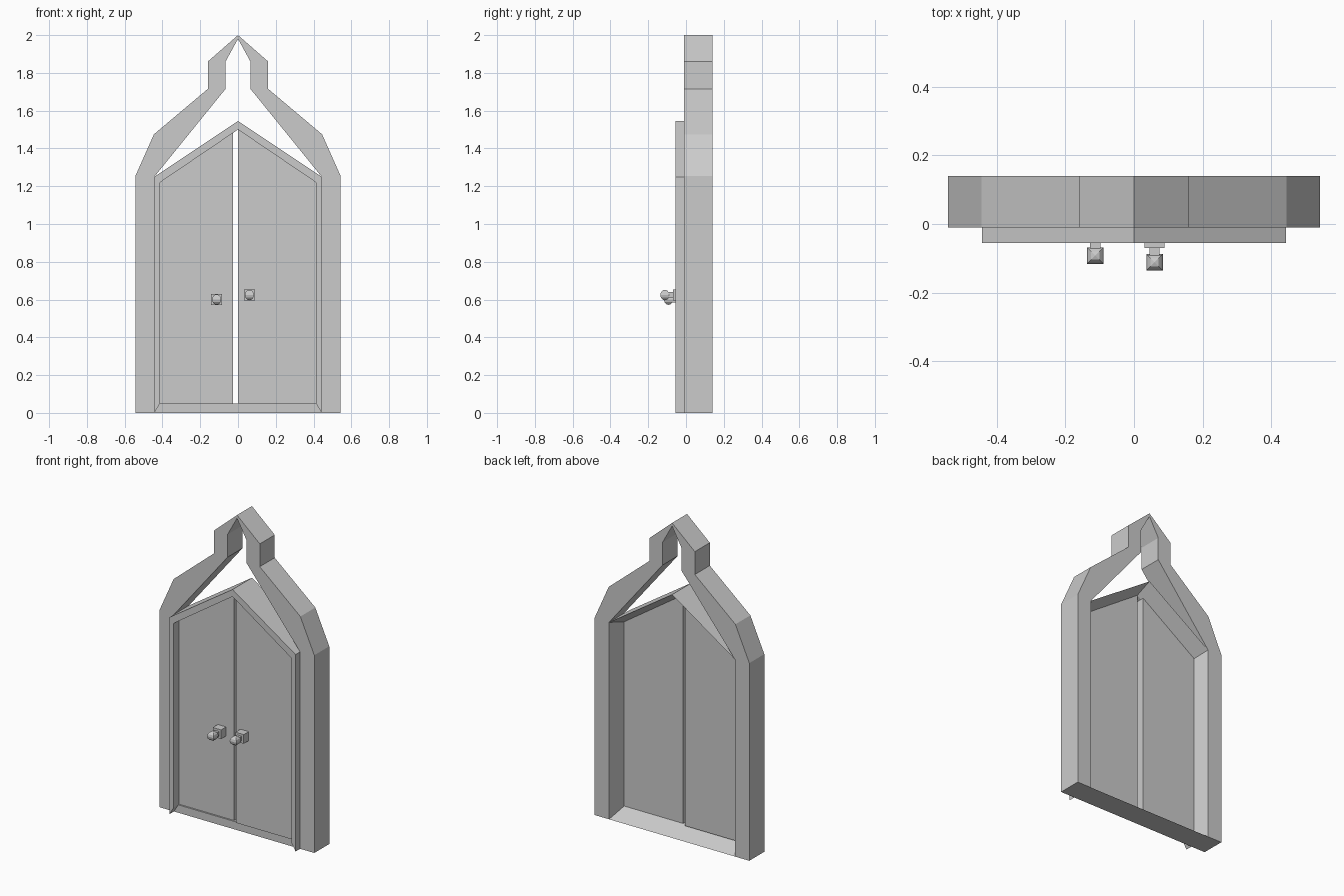
import bpy, bmesh, math
from mathutils import Matrix

if "Cube" in bpy.data.objects:
    bpy.data.objects.remove(bpy.data.objects["Cube"])


def finish(name, bm):
    bmesh.ops.recalc_face_normals(bm, faces=bm.faces)
    mesh = bpy.data.meshes.new(name)
    bm.to_mesh(mesh)
    bm.free()
    ob = bpy.data.objects.new(name, mesh)
    bpy.context.collection.objects.link(ob)
    return ob


def loft(name, sections):
    """Skin a list of equal-length closed sections and cap both ends."""
    bm = bmesh.new()
    rings = [[bm.verts.new(p) for p in s] for s in sections]
    n = len(rings[0])
    for a, b in zip(rings, rings[1:]):
        for i in range(n):
            j = (i + 1) % n
            bm.faces.new((a[i], a[j], b[j], b[i]))
    bm.faces.new(rings[0])
    bm.faces.new(rings[-1])
    return finish(name, bm)


def prism(name, outline, y0, y1):
    """Extrude an x-z outline along y."""
    return loft(name, [[(x, y, z) for x, z in outline] for y in (y0, y1)])


def mirrored(right):
    """Complete a path from right foot to apex with its left half."""
    return right + [(-x, z) for x, z in reversed(right[:-1])]


# Outer arch with stepped, pointed top
outer = mirrored([(.543, 0), (.543, 1.255), (.445, 1.475), (.16, 1.715), (.16, 1.86), (0, 2)])
inner = mirrored([(.443, 0), (.443, 1.25), (.066, 1.715), (.066, 1.86), (0, 1.98)])
prism("arch_frame", outer + inner[::-1], -.01, .14)

# Gabled door casing, splayed at the back and mitred at the feet
casing_out = mirrored([(.443, 0), (.443, 1.25), (0, 1.545)])
casing_in = mirrored([(.413, .05), (.413, 1.22), (0, 1.5)])
loft("door_casing", [
    [(ox, -.055, oz), (ix, -.055, iz), (ix, .03, iz), (ox, .14, oz)]
    for (ox, oz), (ix, iz) in zip(casing_out, casing_in)])

# Sill sloping down towards the back
loft("sill", [
    [(s * .443, -.01, 0), (s * .413, -.01, .05), (s * .413, .03, .05), (s * .443, .14, 0)]
    for s in (-1, 1)])

# Door leaves, the right one slightly proud of the left
prism("left_door", [(-.413, .05), (-.027, .05), (-.027, 1.482), (-.413, 1.22)], 0, .05)
prism("right_door", [(0, .05), (.413, .05), (.413, 1.22), (0, 1.5)], -.02, .03)


def box(name, x, z, half, y0, y1):
    prism(name, [(x - half, z - half), (x + half, z - half),
                 (x + half, z + half), (x - half, z + half)], y0, y1)


# Knobs: square plate, neck and faceted four-sided ball
for side, x, z, face in (("left", -.113, .6, 0), ("right", .06, .624, -.02)):
    box(side + "_knob_plate", x, z, .029, face - .05, face)
    box(side + "_knob_neck", x, z, .015, face - .075, face - .05)
    bm = bmesh.new()
    bmesh.ops.create_uvsphere(bm, u_segments=4, v_segments=6, radius=1)
    bmesh.ops.rotate(bm, verts=bm.verts, matrix=Matrix.Rotation(math.pi / 4, 3, 'Z'))
    bmesh.ops.scale(bm, verts=bm.verts, vec=(.034, .034, .028))
    bmesh.ops.translate(bm, verts=bm.verts, vec=(x, face - .092, z))
    finish(side + "_knob_ball", bm)
